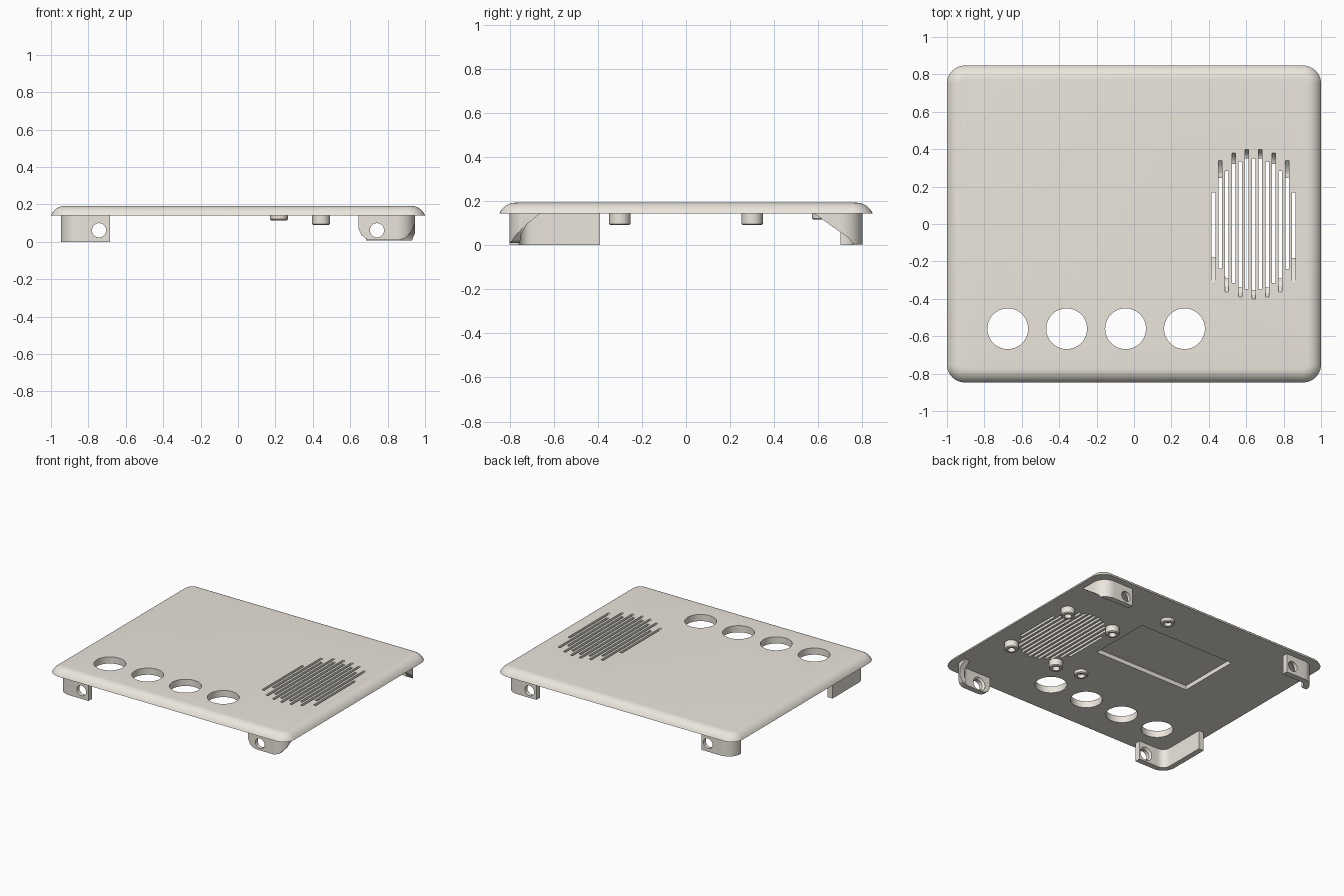
import bpy, bmesh, math

if "Cube" in bpy.data.objects:
    bpy.data.objects.remove(bpy.data.objects["Cube"])

# Warm off-white plastic
plastic = bpy.data.materials.new('warm_white_plastic')
plastic.diffuse_color = (0.83, 0.79, 0.72, 1)
plastic.use_nodes = True
plastic.node_tree.nodes["Principled BSDF"].inputs["Base Color"].default_value = plastic.diffuse_color


def finish(name, bm):
    bmesh.ops.recalc_face_normals(bm, faces=bm.faces)
    me = bpy.data.meshes.new(name)
    bm.to_mesh(me)
    bm.free()
    me.materials.append(plastic)
    ob = bpy.data.objects.new(name, me)
    bpy.context.collection.objects.link(ob)
    return ob


def skin(bm, rings, caps=True):
    """Bridge rings of points; optionally close both ends, else join last to first."""
    rows = [[bm.verts.new(p) for p in r] for r in rings]
    n = len(rows[0])
    pairs = list(zip(rows, rows[1:])) + ([] if caps else [(rows[-1], rows[0])])
    for a, b in pairs:
        for i in range(n):
            j = (i + 1) % n
            bm.faces.new((a[i], a[j], b[j], b[i]))
    if caps:
        bm.faces.new(rows[0])
        bm.faces.new(rows[-1])


def prism(bm, pts, axis, a, b):
    place = {'x': lambda u, v, w: (w, u, v), 'y': lambda u, v, w: (u, w, v),
             'z': lambda u, v, w: (u, v, w)}[axis]
    skin(bm, [[place(u, v, w) for u, v in pts] for w in (a, b)])


def rect(x0, x1, y0, y1):
    return [(x0, y0), (x1, y0), (x1, y1), (x0, y1)]


def circle(cx, cy, r, n=48):
    return [(cx + r * math.cos(2 * math.pi * i / n), cy + r * math.sin(2 * math.pi * i / n))
            for i in range(n)]


def round_rect(hx, hy, r, n=10):
    pts = []
    for k, (sx, sy) in enumerate([(1, 1), (-1, 1), (-1, -1), (1, -1)]):
        for i in range(n + 1):
            t = math.pi / 2 * (k + i / n)
            pts.append((sx * (hx - r) + r * math.cos(t), sy * (hy - r) + r * math.sin(t)))
    return pts


def boolean(ob, cutter, op='DIFFERENCE'):
    m = ob.modifiers.new('cut', 'BOOLEAN')
    m.operation, m.solver, m.object = op, 'EXACT', cutter
    cutter.hide_render = True
    bpy.context.view_layer.objects.active = ob
    bpy.ops.object.modifier_apply(modifier=m.name)
    bpy.data.objects.remove(cutter)


def smooth(ob):
    bpy.ops.object.select_all(action='DESELECT')
    ob.select_set(True)
    bpy.context.view_layer.objects.active = ob
    bpy.ops.object.shade_smooth_by_angle(angle=math.radians(30))


Z0, Z1 = 0.142, 0.192   # underside and top of the plate

# Cover plate with rolled top edge
bm = bmesh.new()
rings = []
T0 = 0.45
for i in range(9):
    t = T0 + (math.pi / 2 - T0) * i / 8
    d = 0.072 * (1 - math.cos(t) / math.cos(T0))
    z = Z0 + (Z1 - Z0) * (math.sin(t) - math.sin(T0)) / (1 - math.sin(T0))
    rings.append([(x, y, z) for x, y in round_rect(1 - d, 0.847 - d, 0.095 - d)])
skin(bm, rings)
plate = finish('cover_plate', bm)

# Knob holes, underside pocket and staggered speaker slots with scooped ends
bm = bmesh.new()
for i in range(4):
    prism(bm, circle(-0.675 + 0.315 * i, -0.56, 0.109), 'z', 0.1, 0.25)
prism(bm, rect(-0.48, 0.315, -0.02, 0.46), 'z', 0.1, Z0 + 0.032)
for i in range(13):
    x = 0.425 + 0.0358 * i
    h = 0.35 * math.sqrt(1 - ((x - 0.64) / 0.245) ** 2)
    top = 0.40 * math.sqrt(1 - ((x - 0.64) / 0.34) ** 2)
    s = -1 if i % 2 == 0 else 1
    scoop = [(s * (h + (top - h) * k / 4), Z0 - 0.001 + 0.048 * (k / 4) ** 2)
             for k in (4, 3, 2, 1, 0)]
    prism(bm, [(s * top, 0.22)] + scoop + [(s * h, 0.12), (-s * h, 0.12), (-s * h, 0.22)],
          'x', x - 0.0095, x + 0.0095)
boolean(plate, finish('plate_cutter', bm))
smooth(plate)


# Screw bosses under the plate
def boss(name, x, y, bottom, r=0.048, hole=0.026):
    prof = [(r, Z0 + 0.004), (r, bottom + 0.006), (r - 0.006, bottom),
            (hole, bottom), (hole, Z0 + 0.004)]
    bm = bmesh.new()
    skin(bm, [[(px, py, z) for px, py in circle(x, y, rr, 32)] for rr, z in prof], caps=False)
    smooth(finish(name, bm))


for x in (0.444, 0.84):
    for y in (-0.30, 0.30):
        boss('speaker_boss', x, y, 0.09)
for y in (-0.30, 0.62):
    boss('board_boss', 0.22, y, 0.115)

# Corner tabs: a rounded wall ring trimmed by front and side outlines
rounded = [(0.645, 0.16), (0.645, 0.07), (0.66, 0.035), (0.69, 0.014), (0.72, 0.01),
           (0.86, 0.01), (0.895, 0.02), (0.93, 0.06), (0.95, 0.11), (0.95, 0.16)]
tabs = [
    ('front_left_tab', rect(-0.96, -0.685, 0, 0.16), rect(-0.82, -0.39, -0.01, 0.17), -1),
    ('back_left_tab', rect(-0.96, -0.69, 0, 0.16), rect(0.70, 0.82, -0.01, 0.17), 1),
    ('front_right_tab', rounded, [(-0.82, -0.01), (-0.755, -0.01), (-0.748, 0.05),
                                  (-0.72, 0.095), (-0.66, 0.145), (-0.66, 0.17),
                                  (-0.82, 0.17)], -1),
    ('back_right_tab', rect(0.685, 0.96, 0.008, 0.16),
     [(0.82, -0.01), (0.765, -0.01), (0.74, 0.03), (0.585, 0.14), (0.585, 0.17),
      (0.82, 0.17)], 1),
]
for name, front, side, s in tabs:
    bm = bmesh.new()
    T = 0.042
    outer, inner = round_rect(0.947, 0.8, 0.1), round_rect(0.947 - T, 0.8 - T, 0.1 - T)
    skin(bm, [[(x, y, z) for x, y in loop] for loop, z in
              ((outer, 0), (outer, Z0 + 0.003), (inner, Z0 + 0.003), (inner, 0))], caps=False)
    tab = finish(name, bm)
    for pts, axis in ((front, 'y'), (side, 'x')):
        bm = bmesh.new()
        prism(bm, pts, axis, -1.2, 1.2)
        boolean(tab, finish('trim', bm), 'INTERSECT')
        if axis == 'y':   # keep only this end of the ring before the side trim
            bm = bmesh.new()
            prism(bm, rect(-1.2, 1.2, *sorted((0, s))), 'z', -0.1, 0.3)
            boolean(tab, finish('trim', bm), 'INTERSECT')
    # Counterbored screw hole
    cx = 0.743 * (1 if front[0][0] > 0 else -1)
    bm = bmesh.new()
    skin(bm, [[(x, s * y, z) for x, z in circle(cx, 0.062, r, 32)]
              for r, y in ((0.038, 0.85), (0.038, 0.772), (0.052, 0.757), (0.052, 0.70))])
    boolean(tab, finish('screw_cutter', bm))
    smooth(tab)
